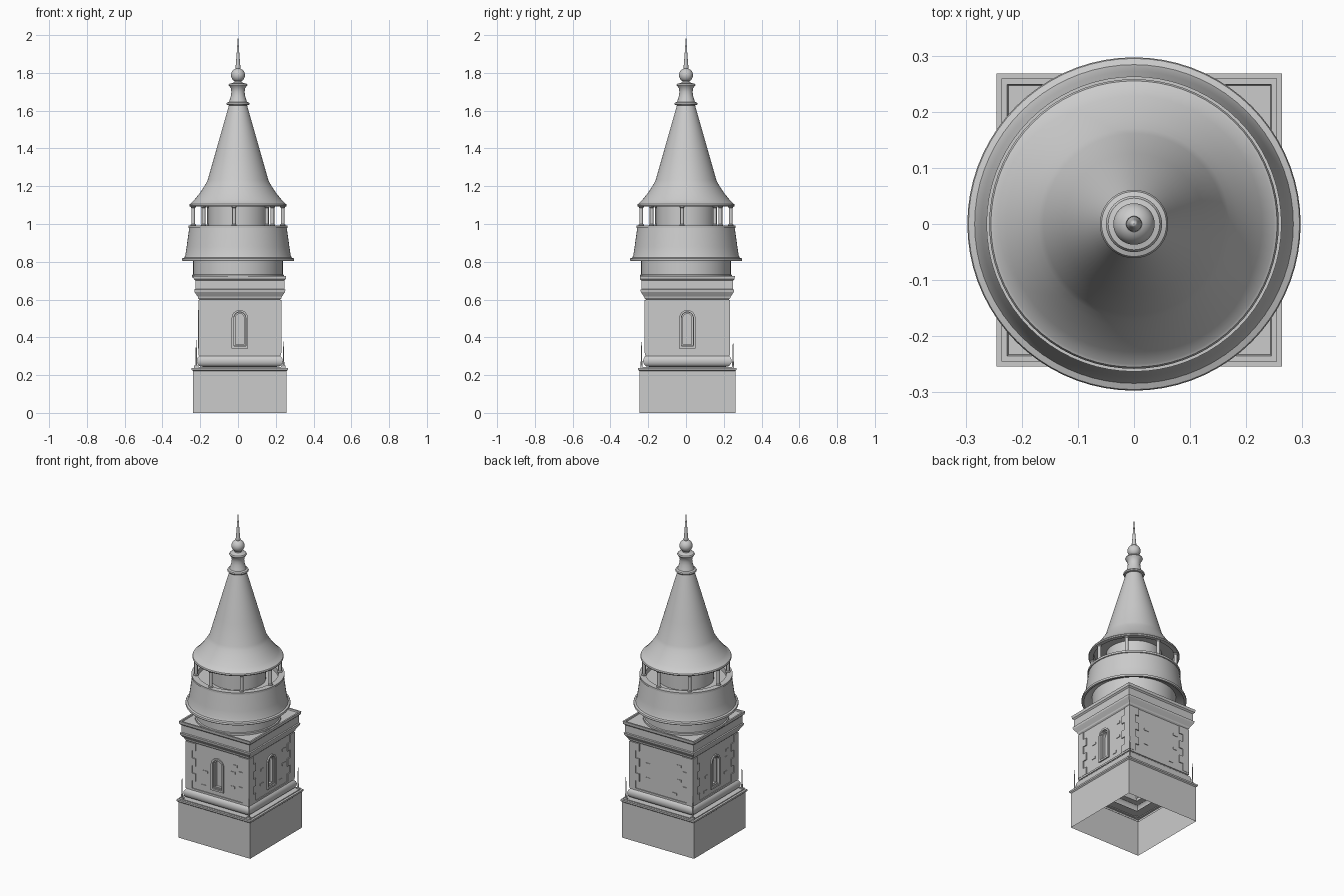
import bpy, bmesh, math, random
from mathutils import Matrix

if "Cube" in bpy.data.objects:
    bpy.data.objects.remove(bpy.data.objects["Cube"])

CX, CY = 0.0095, 0.007          # centre of the square tower
HX, HY = 0.2475, 0.254          # half sizes of its base
random.seed(4)


def finish(name, bm, smooth=False):
    bmesh.ops.remove_doubles(bm, verts=bm.verts, dist=1e-5)
    bmesh.ops.recalc_face_normals(bm, faces=bm.faces)
    me = bpy.data.meshes.new(name)
    bm.to_mesh(me)
    bm.free()
    ob = bpy.data.objects.new(name, me)
    bpy.context.collection.objects.link(ob)
    bpy.ops.object.select_all(action='DESELECT')
    ob.select_set(True)
    bpy.context.view_layer.objects.active = ob
    if smooth:
        bpy.ops.object.shade_smooth_by_angle(angle=math.radians(32))
    return ob


def loft(name, rings, closed=False, caps=False, smooth=False):
    bm = bmesh.new()
    vs = [[bm.verts.new(p) for p in r] for r in rings]
    n = len(rings[0])
    pairs = list(zip(vs, vs[1:])) + ([(vs[-1], vs[0])] if closed else [])
    for a, b in pairs:
        for i in range(n):
            j = (i + 1) % n
            bm.faces.new((a[i], a[j], b[j], b[i]))
    if caps:
        bm.faces.new(vs[0])
        bm.faces.new(vs[-1])
    return finish(name, bm, smooth)


def square(name, profile, **kw):
    return loft(name, [[(CX + sx * (HX + o), CY + sy * (HY + o), z)
                        for sx, sy in ((-1, -1), (1, -1), (1, 1), (-1, 1))]
                       for o, z in profile], **kw)


def lathe(name, profile, x=0, y=0, n=72, **kw):
    return loft(name, [[(x + r * math.cos(2 * math.pi * i / n),
                         y + r * math.sin(2 * math.pi * i / n), z)
                        for i in range(n)] for r, z in profile], smooth=True, **kw)


def boxes(name, items):
    bm = bmesh.new()
    for (x, y, z), size in items:
        m = Matrix.Translation((x, y, z)) @ Matrix.Diagonal((*size, 1))
        bmesh.ops.create_cube(bm, size=1, matrix=m)
    return finish(name, bm)


def arch(w, z0, zs, depth, n=12):
    pts = [(-w, depth, z0), (w, depth, z0)]
    return pts + [(w * math.cos(math.pi * i / n), depth, zs + w * math.sin(math.pi * i / n))
                  for i in range(n + 1)]


# Square base, open below, with projecting ledge
square("base", [(0, 0), (0, 0.222), (0.007, 0.228), (0.007, 0.238), (-0.006, 0.238),
                (-0.006, 0.243), (-0.06, 0.243)])

# Rounded cushion course and its fillet
arc = [(-0.045 + 0.025 * math.cos(a), 0.275 + 0.03 * math.sin(a))
       for a in [math.radians(-90 + 180 * i / 10) for i in range(11)]]
square("cushion_course", [(-0.06, 0.243)] + arc + [(-0.029, 0.305), (-0.029, 0.316), (-0.06, 0.316)],
       smooth=True)

# Tower walls with arched window recesses on front and both sides
WALL = -0.034
walls = square("tower_walls", [(WALL, 0.30), (WALL, 0.64), (WALL - 0.035, 0.64), (WALL - 0.035, 0.30)],
               closed=True)
faces = {"front": (0, HY), "right": (90, HX), "left": (-90, HX)}
for side, (deg, half) in faces.items():
    d = half + WALL
    place = Matrix.Translation((CX, CY, 0)) @ Matrix.Rotation(math.radians(deg), 4, 'Z')
    cutter = loft("window_cutter", [arch(0.03, 0.358, 0.502, y) for y in (-d - 0.02, -d + 0.026)], caps=True)
    cutter.data.transform(place)
    cutter.hide_render = True
    mod = walls.modifiers.new("recess", 'BOOLEAN')
    mod.operation, mod.solver, mod.object = 'DIFFERENCE', 'EXACT', cutter
    bpy.context.view_layer.objects.active = walls
    bpy.ops.object.modifier_apply(modifier=mod.name)
    bpy.data.objects.remove(cutter)
    for part, wo, wi, out, inn in (("frame", 0.043, 0.032, 0.008, 0.005),
                                   ("sash", 0.031, 0.023, -0.008, 0.024)):
        g = 0.043 - wo
        h = 0.043 - wi
        fr = loft(side + "_window_" + part,
                  [arch(wo, 0.342 + g, 0.502, -d + inn), arch(wo, 0.342 + g, 0.502, -d - out),
                   arch(wi, 0.342 + h, 0.502, -d - out), arch(wi, 0.342 + h, 0.502, -d + inn)], closed=True)
        fr.data.transform(place)

# Alternating corner stones
stones = []
for sx in (-1, 1):
    for sy in (-1, 1):
        for k in range(6):
            a, b = (0.07, 0.045) if k % 2 else (0.045, 0.07)
            x = CX + sx * (HX + WALL + 0.006 - a / 2)
            y = CY + sy * (HY + WALL + 0.006 - b / 2)
            stones.append(((x, y, 0.34 + 0.047 * k), (a, b, 0.047)))
boxes("corner_stones", stones)

# A few loose bricks standing proud of the walls
bricks = []
for s in (-1, 1):
    for k in range(5):
        z = 0.35 + 0.045 * k
        u = random.choice((-1, 1)) * random.uniform(0.08, 0.13)
        bricks.append(((CX + u, CY + s * (HY + WALL), z), (0.03, 0.006, 0.014)))
        bricks.append(((CX + s * (HX + WALL), CY - u, z), (0.006, 0.03, 0.014)))
boxes("wall_bricks", bricks)

# Flared square cornice with a shallow tray on top
square("cornice", [(WALL, 0.60), (-0.027, 0.607), (-0.025, 0.615), (-0.016, 0.628), (-0.008, 0.64),
                   (-0.006, 0.652), (-0.012, 0.655), (-0.012, 0.70), (-0.004, 0.708), (-0.002, 0.725),
                   (-0.012, 0.725), (-0.014, 0.717), (-0.2475, 0.717)])

# Spikes on the four ledge corners
for sx, nx in ((-1, "left"), (1, "right")):
    for sy, ny in ((-1, "front"), (1, "back")):
        x, y = CX + sx * (HX - 0.017), CY + sy * (HY - 0.012)
        boxes(f"{ny}_{nx}_spike_foot", [((x, y, 0.244), (0.024, 0.012, 0.012))])
        lathe(f"{ny}_{nx}_spike", [(0, 0.24), (0.005, 0.24), (0.005, 0.27), (0.003, 0.275),
                                   (0.003, 0.34), (0, 0.385)], x, y, n=8)

# Round drum under the gallery
lathe("lower_drum", [(0, 0.718), (0.243, 0.718), (0.243, 0.73), (0.237, 0.733), (0.237, 0.85)])

# Flared gallery parapet: outer skirt, rim, floor and underside
lathe("gallery", [(0.237, 0.83), (0.275, 0.815), (0.283, 0.805), (0.295, 0.805), (0.297, 0.811),
                  (0.295, 0.818), (0.284, 0.822), (0.279, 0.835), (0.272, 0.88), (0.265, 0.93),
                  (0.258, 0.978), (0.263, 0.98), (0.263, 0.992), (0.228, 0.992), (0.228, 0.96), (0, 0.96)])

# Inner round chamber and ring of posts
lathe("inner_chamber", [(0.157, 0.955), (0.157, 1.12)])
for i in range(8):
    a = math.radians(-5 + 45 * i)
    lathe(f"post_{i + 1}", [(0.014, 0.988), (0.014, 0.996), (0.010, 1.0), (0.010, 1.085),
                            (0.014, 1.09), (0.014, 1.10)], 0.238 * math.cos(a), 0.238 * math.sin(a), n=12)

# Bell-cast conical roof with eave
lathe("roof", [(0, 1.115), (0.225, 1.115), (0.23, 1.093), (0.255, 1.093), (0.258, 1.099), (0.255, 1.106),
               (0.25, 1.108), (0.228, 1.132), (0.205, 1.16), (0.185, 1.19), (0.17, 1.213), (0.161, 1.232),
               (0.125, 1.358), (0.086, 1.495), (0.048, 1.628)])

# Finial: collar, neck, flange, ball and needle
ball = [(0.037 * math.cos(a), 1.788 + 0.037 * math.sin(a))
        for a in [math.radians(-60 + 130 * i / 14) for i in range(15)]]
lathe("finial", [(0.046, 1.628), (0.058, 1.63), (0.061, 1.636), (0.058, 1.643), (0.047, 1.647),
                 (0.043, 1.66), (0.037, 1.68), (0.035, 1.70), (0.038, 1.72), (0.046, 1.73),
                 (0.05, 1.736), (0.046, 1.743), (0.03, 1.746), (0.02, 1.751)] + ball +
      [(0.014, 1.827), (0.012, 1.84), (0.008, 1.89), (0, 2.0)], n=40)
